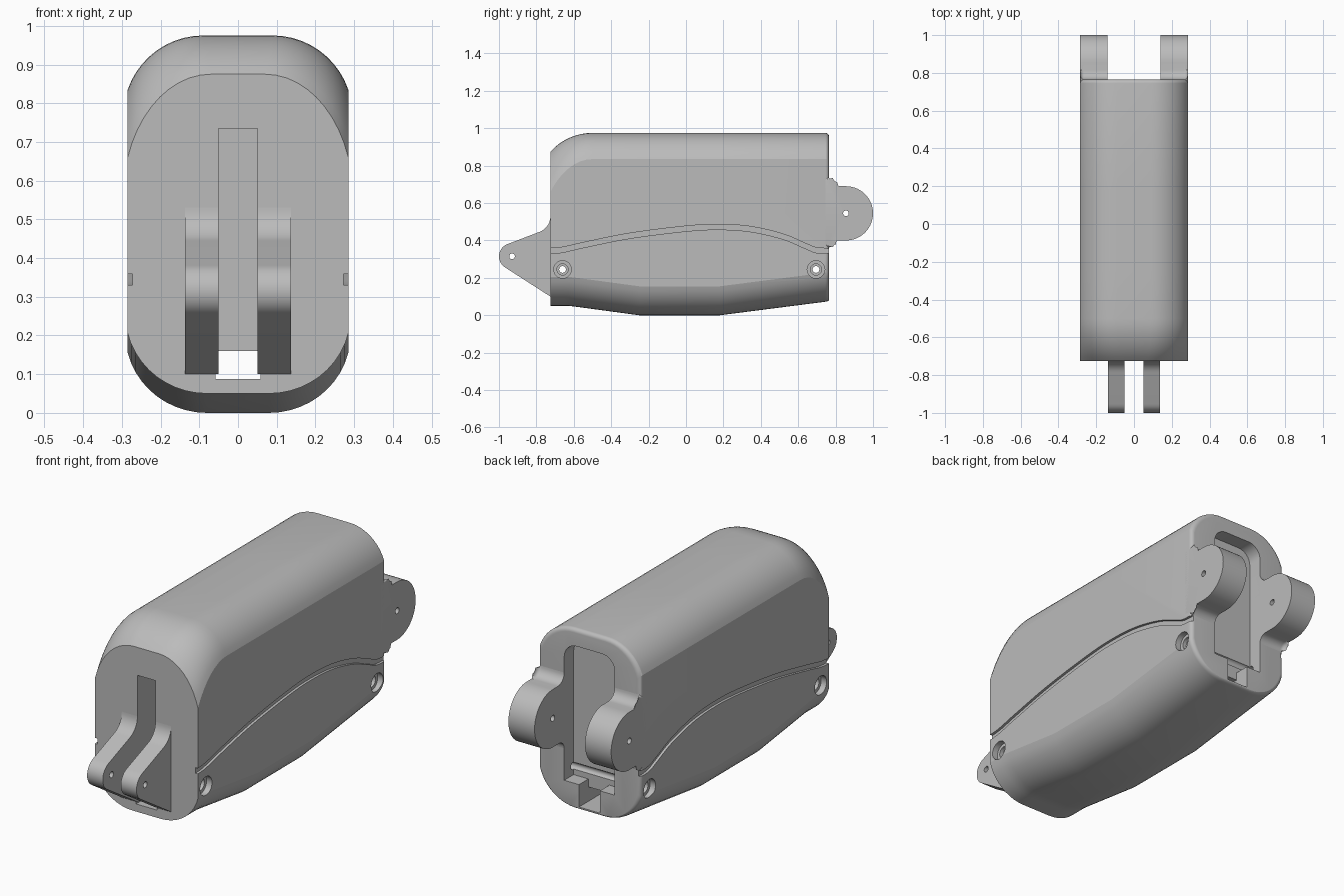
import bpy, bmesh, math
from mathutils import Vector

if "Cube" in bpy.data.objects:
    bpy.data.objects.remove(bpy.data.objects["Cube"], do_unlink=True)

grey = bpy.data.materials.new("matte grey")
grey.use_nodes = True
grey.diffuse_color = (0.5, 0.5, 0.5, 1)
grey.node_tree.nodes["Principled BSDF"].inputs["Base Color"].default_value = (0.5, 0.5, 0.5, 1)

HALF = 0.285


def finish(name, bm):
    bmesh.ops.recalc_face_normals(bm, faces=bm.faces)
    mesh = bpy.data.meshes.new(name)
    bm.to_mesh(mesh)
    bm.free()
    mesh.materials.append(grey)
    ob = bpy.data.objects.new(name, mesh)
    bpy.context.collection.objects.link(ob)
    return ob


def prism(name, pts, a, b, axis="x", outer_round=0):
    """Extrude a (y, z) outline along x, or an (x, z) outline along y."""
    bm = bmesh.new()
    put = (lambda p, d: (d, p[0], p[1])) if axis == "x" else (lambda p, d: (p[0], d, p[1]))
    lo = [bm.verts.new(put(p, a)) for p in pts]
    hi = [bm.verts.new(put(p, b)) for p in pts]
    bm.faces.new(lo)
    bm.faces.new(hi)
    for i in range(len(pts)):
        j = (i + 1) % len(pts)
        bm.faces.new((lo[i], lo[j], hi[j], hi[i]))
    if outer_round:
        edges = [e for e in bm.edges if all(abs(v.co.x) > HALF - 0.001 for v in e.verts)]
        bmesh.ops.bevel(bm, geom=edges, offset=outer_round, segments=6,
                        profile=0.5, affect="EDGES", clamp_overlap=False)
    return finish(name, bm)


def arc(cy, cz, r, a0, a1, n):
    angles = [math.radians(a0 + (a1 - a0) * i / n) for i in range(n + 1)]
    return [(cy + r * math.cos(a), cz + r * math.sin(a)) for a in angles]


def circle(cy, cz, r):
    return arc(cy, cz, r, 0, 360, 32)[:-1]


def rect(u0, u1, v0, v1):
    return [(u0, v0), (u1, v0), (u1, v1), (u0, v1)]


def cut(ob, cutters):
    bpy.context.view_layer.objects.active = ob
    for c in cutters:
        c.hide_render = True
        mod = ob.modifiers.new("cut", "BOOLEAN")
        mod.operation, mod.solver, mod.object = "DIFFERENCE", "EXACT", c
        bpy.ops.object.modifier_apply(modifier=mod.name)
        bpy.data.objects.remove(c, do_unlink=True)


def smooth(ob):
    bpy.ops.object.select_all(action="DESELECT")
    ob.select_set(True)
    bpy.context.view_layer.objects.active = ob
    bpy.ops.object.shade_smooth_by_angle(angle=math.radians(17))


def spline(points, steps=6):
    """Smooth curve through the points."""
    p = [Vector(q) for q in points]
    p = [p[0]] + p + [p[-1]]
    out = []
    for a, b, c, d in zip(p, p[1:], p[2:], p[3:]):
        for k in range(steps):
            t = k / steps
            out.append(0.5 * (2 * b + (c - a) * t + (2 * a - 5 * b + 4 * c - d) * t ** 2
                              + (3 * b - a - 3 * c + d) * t ** 3))
    return out + [p[-1]]


def corner(n, sweep):
    """Unit corner curve from the flat (0, 0) to the side (1, 1)."""
    s = math.radians(sweep)
    return [(math.sin(s * i / n) / math.sin(s), (1 - math.cos(s * i / n)) / (1 - math.cos(s)))
            for i in range(n + 1)]


def section(bm, y, top, shoulder, flat, bottom, inset=0):
    half = HALF - inset
    pts = [(0.08 + (half - 0.08) * u, bottom + inset * 0.4 + 0.155 * v)
           for u, v in corner(10, 76)]
    pts += [(flat + (half - flat) * u, top - inset - (top - shoulder) * v)
            for u, v in reversed(corner(10, 71))]
    pts += [(-x, z) for x, z in reversed(pts)]
    return [bm.verts.new((x, y, z)) for x, z in pts]


def floor_z(y):
    keel = [(-0.725, 0.05), (-0.62, 0.05), (-0.25, 0), (0.18, 0), (0.765, 0.075)]
    for (y0, z0), (y1, z1) in zip(keel, keel[1:]):
        if y <= y1 + 1e-6:
            return z0 + (z1 - z0) * (y - y0) / (y1 - y0)
    return keel[-1][1]


# Main body lofted along y, with a rounded nose and a soft rear edge
bm = bmesh.new()
rings = []
for i in range(9):
    a = math.radians(48 * (1 - i / 8))
    y = -0.5 - 0.225 * math.sin(a) / math.sin(math.radians(48))
    drop = (1 - math.cos(a)) / (1 - math.cos(math.radians(48)))
    rings.append(section(bm, y, 0.975 - 0.1 * drop, 0.835 - 0.175 * drop,
                         0.09 - 0.02 * drop, floor_z(y)))
for y in (-0.25, 0.18):
    rings.append(section(bm, y, 0.975, 0.835, 0.09, floor_z(y)))
for i in range(7):
    a = math.radians(15 * i)
    y = 0.745 + 0.02 * math.sin(a)
    rings.append(section(bm, y, 0.975, 0.835, 0.09, floor_z(y), 0.02 * (1 - math.cos(a))))
for r, s in zip(rings, rings[1:]):
    for i in range(len(r)):
        j = (i + 1) % len(r)
        bm.faces.new((r[i], r[j], s[j], s[i]))
bm.faces.new(rings[0])
bm.faces.new(rings[-1])
body = finish("body_shell", bm)

# Front slot, rear pocket and the channel running underneath
pocket = ([(-0.14, 0.2), (0.14, 0.2)] + arc(0.07, 0.82, 0.07, 0, 90, 8)
          + arc(-0.07, 0.82, 0.07, 90, 180, 8))
cutters = [
    prism("slot_cutter", rect(-0.05, 0.05, 0.12, 0.735), -0.9, 0.6, "y"),
    prism("pocket_cutter", pocket, 0.69, 0.9, "y"),
    prism("channel_cutter", rect(-0.058, 0.058, 0.088, 0.16), -0.9, 0.9, "y"),
    prism("notch_cutter", rect(-0.058, 0.058, 0.088, 0.25), 0.69, 0.95, "y"),
]

# Curved seam grooves along both sides
seam = spline([(-0.8, 0.345), (-0.68, 0.347), (-0.55, 0.375), (-0.3, 0.425), (0, 0.463),
               (0.18, 0.472), (0.35, 0.46), (0.52, 0.42), (0.64, 0.37), (0.71, 0.346), (0.85, 0.345)])
band = [(p.x, p.y - 0.014) for p in seam] + [(p.x, p.y + 0.014) for p in reversed(seam)]
for s in (1, -1):
    cutters.append(prism("groove_cutter", band, s * 0.272, s * 0.33))

# Stepped screw holes
for y in (-0.66, 0.695):
    for s in (1, -1):
        cutters.append(prism("recess_cutter", circle(y, 0.245, 0.047), s * 0.255, s * 0.35))
        cutters.append(prism("seat_cutter", circle(y, 0.245, 0.03), s * 0.235, s * 0.36))
    cutters.append(prism("hole_cutter", circle(y, 0.245, 0.018), -0.4, 0.4))
cut(body, cutters)
smooth(body)

# Front clevis ears and rear hinge lugs, one pair each
ear = ([(-0.70, 0.53), (-0.70, 0.10), (-0.725, 0.10)]
       + arc(-0.93, 0.315, 0.07, 237, 109, 12)[0:]
       + arc(-0.815, 0.53, 0.09, -71, 0, 10))
lug = ([(0.70, 0.74), (0.70, 0.36)]
       + arc(0.805, 0.36, 0.04, 180, 90, 8)
       + arc(0.855, 0.545, 0.145, -90, 90, 28)
       + arc(0.815, 0.74, 0.05, 270, 180, 8))
for s, side in ((1, "left"), (-1, "right")):
    front = prism("front_ear_" + side, ear, s * 0.05, s * 0.137)
    cut(front, [prism("pin_cutter", circle(-0.93, 0.315, 0.015), -0.4, 0.4)])
    smooth(front)
    rear = prism("rear_lug_" + side, lug, s * 0.14, s * HALF, outer_round=0.02)
    cut(rear, [prism("pin_cutter", circle(0.855, 0.545, 0.015), -0.4, 0.4)])
    smooth(rear)
